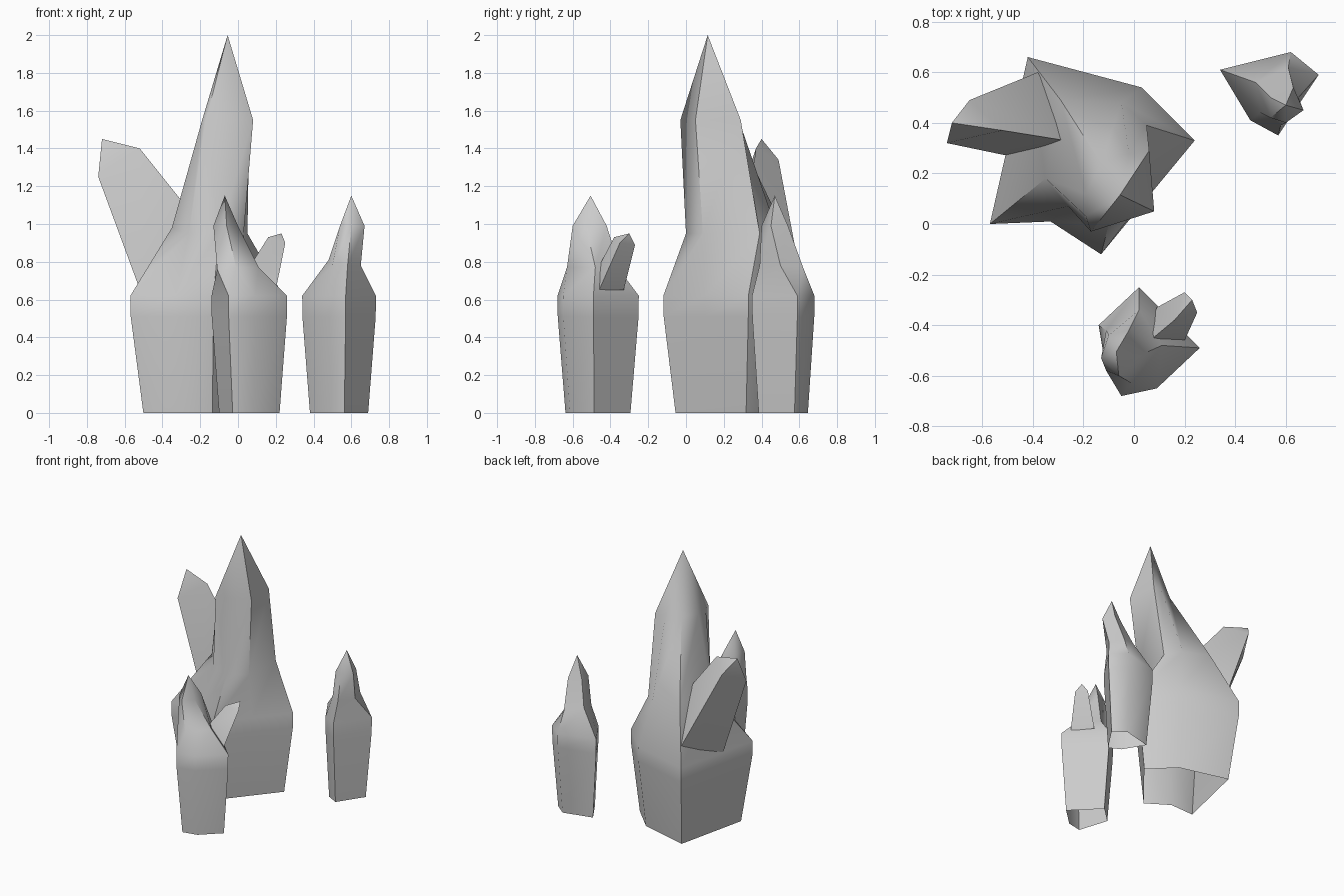
import bpy, bmesh, math

if "Cube" in bpy.data.objects:
    bpy.data.objects.remove(bpy.data.objects["Cube"])


def loft(name, rings, tip):
    """Open-bottomed faceted crystal: rings of equal count joined, closed at a tip."""
    bm = bmesh.new()
    loops = [[bm.verts.new(p) for p in ring] for ring in rings]
    apex = bm.verts.new(tip)
    n = len(rings[0])
    for low, high in zip(loops, loops[1:]):
        for i in range(n):
            j = (i + 1) % n
            bm.faces.new((low[i], low[j], high[j], high[i]))
    for i in range(n):
        bm.faces.new((loops[-1][i], loops[-1][(i + 1) % n], apex))
    bmesh.ops.recalc_face_normals(bm, faces=bm.faces[:])
    mesh = bpy.data.meshes.new(name)
    bm.to_mesh(mesh)
    bm.free()
    obj = bpy.data.objects.new(name, mesh)
    bpy.context.collection.objects.link(obj)
    bpy.ops.object.select_all(action='DESELECT')
    obj.select_set(True)
    bpy.context.view_layer.objects.active = obj
    bpy.ops.object.shade_smooth_by_angle(angle=math.radians(60))
    return obj


def crystal(name, centre, taper, shoulder, neck, crown, crown_z, tip):
    """Tapered trunk up to the shoulder, then a narrower spike."""
    cx, cy = centre

    def scaled(f, z):
        return [(cx + (x - cx) * f, cy + (y - cy) * f, z) for x, y in shoulder]

    rings = [scaled(taper, 0), scaled(0.995, 0.51), scaled(1, 0.62),
             neck, [(x, y, crown_z) for x, y in crown]]
    return loft(name, rings, tip)


# Large crystal
crystal("large_crystal", (-0.165, 0.26), 0.83,
        [(-.57, 0), (-.33, .01), (-.13, -.12), (.05, .10), (.24, .33), (.03, .54), (-.42, .66)],
        [(-.35, .18, .98), (-.26, .07, .95), (-.10, 0, .95), (.03, .09, .95),
         (.05, .39, .95), (-.05, .48, .97), (-.29, .49, 1.03)],
        [(-.19, .12), (-.19, .03), (-.17, -.03), (.08, .05), (.06, .29), (-.02, .28), (-.13, .24)],
        1.55, (-.055, .115, 2.0))

# Leaning shard on the large crystal
loft("large_side_shard",
     [[(-.50, .27, .60), (-.24, .325, 1.05), (-.38, .60, .76)],
      [(-.74, .32, 1.25), (-.52, .37, 1.40), (-.65, .49, 1.34)]],
     (-.72, .40, 1.45))

# Front crystal
crystal("front_crystal", (0.06, -0.47), 0.80,
        [(-.14, -.40), (-.05, -.68), (.09, -.65), (.26, -.49), (.02, -.25)],
        [(-.11, -.42, .76), (-.11, -.58, .76), (-.01, -.63, .77),
         (.11, -.48, .77), (.02, -.34, .74)],
        [(-.10, -.44), (-.13, -.53), (-.06, -.60), (0, -.53), (-.02, -.42)],
        0.99, (-.07, -.505, 1.15))

# Leaning shard on the front crystal
loft("front_side_shard",
     [[(.04, -.48, .74), (.20, -.46, .65), (.09, -.33, .65)],
      [(.16, -.38, .93), (.25, -.35, .90), (.20, -.27, .89)]],
     (.23, -.30, .95))

# Back right crystal
crystal("back_right_crystal", (0.535, 0.515), 0.79,
        [(.34, .61), (.46, .41), (.57, .35), (.73, .59), (.62, .68)],
        [(.48, .56, .81), (.50, .44, .78), (.58, .39, .78),
         (.65, .50, .78), (.61, .62, .77)],
        [(.54, .50), (.54, .42), (.60, .40), (.67, .45), (.63, .54)],
        0.99, (.60, .47, 1.15))
